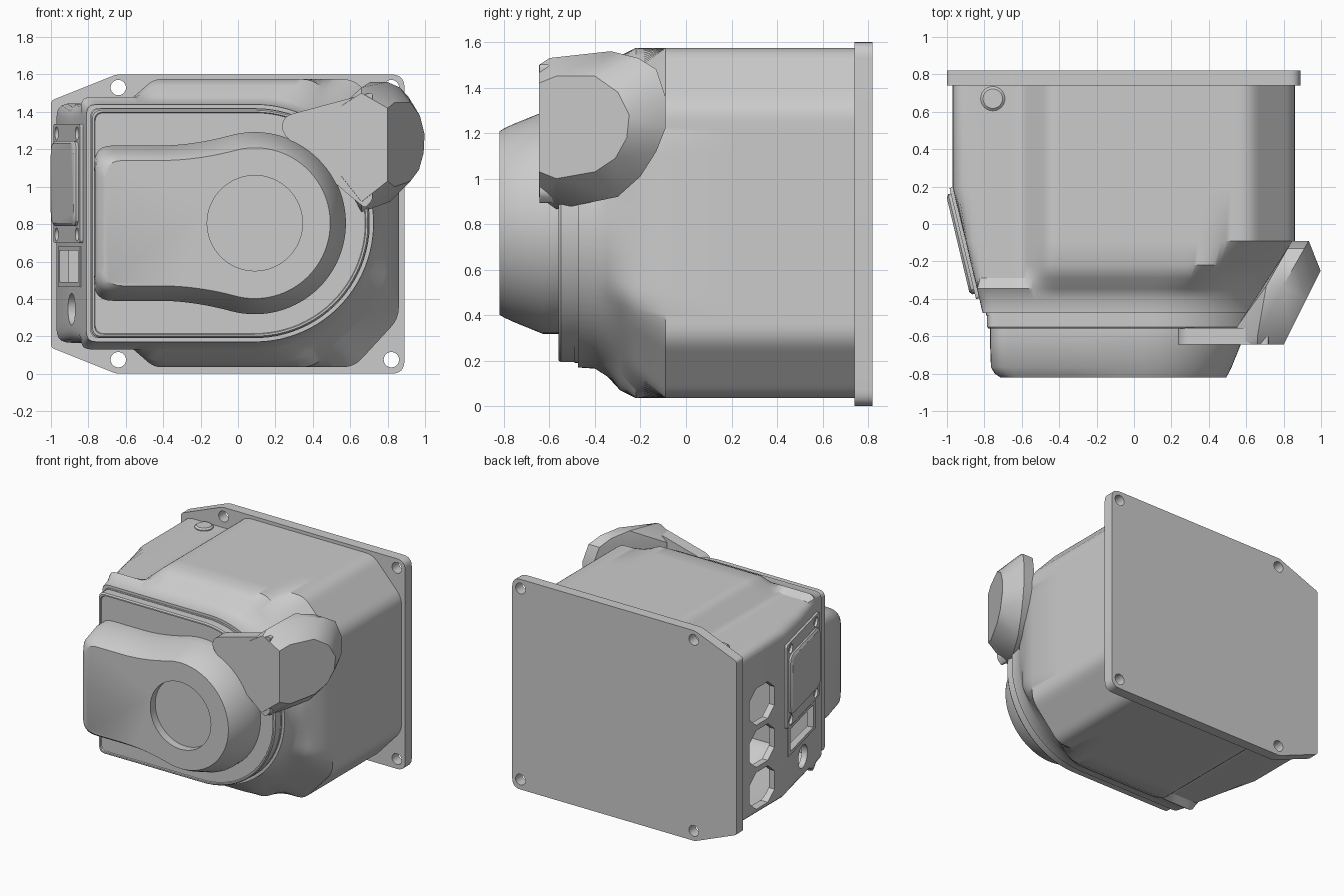
import bpy, bmesh
from math import sin, cos, pi, radians
from mathutils import Vector as V

if "Cube" in bpy.data.objects:
    bpy.data.objects.remove(bpy.data.objects["Cube"])

ZC = 0.805   # height of the housing axis
CX = 0.09    # x of the round end


# ---------- helpers ----------
def make(name, bm):
    bmesh.ops.recalc_face_normals(bm, faces=bm.faces[:])
    me = bpy.data.meshes.new(name)
    bm.to_mesh(me)
    bm.free()
    ob = bpy.data.objects.new(name, me)
    bpy.context.collection.objects.link(ob)
    return ob


def loft(name, rings):
    bm = bmesh.new()
    rows = [[bm.verts.new(p) for p in r] for r in rings]
    n = len(rows[0])
    for a, b in zip(rows, rows[1:]):
        for i in range(n):
            j = (i + 1) % n
            bm.faces.new((a[i], a[j], b[j], b[i]))
    bm.faces.new(rows[0])
    bm.faces.new(rows[-1])
    return make(name, bm)


def ring(pts, y):
    return [V((x, y, z)) for x, z in pts]


def prism(name, pts, y0, y1):
    return loft(name, [ring(pts, y0), ring(pts, y1)])


def circle(x, z, r, n=32):
    return [(x + r * cos(2 * pi * i / n), z + r * sin(2 * pi * i / n)) for i in range(n)]


def rect(x0, x1, z0, z1):
    return [(x0, z0), (x1, z0), (x1, z1), (x0, z1)]


def rounded(pts, radii, n=6):
    out = []
    for i, p in enumerate(pts):
        r = radii[i] if isinstance(radii, list) else radii
        p = V(p)
        if r == 0:
            out.append(tuple(p))
            continue
        a = p + (V(pts[i - 1]) - p).normalized() * r
        b = p + (V(pts[(i + 1) % len(pts)]) - p).normalized() * r
        for k in range(n + 1):
            t = k / n
            out.append(tuple(a * (1 - t) ** 2 + p * 2 * t * (1 - t) + b * t * t))
    return out


def boolean(ob, cutter, op='DIFFERENCE'):
    m = ob.modifiers.new('cut', 'BOOLEAN')
    m.object, m.operation, m.solver = cutter, op, 'EXACT'
    bpy.context.view_layer.objects.active = ob
    bpy.ops.object.modifier_apply(modifier=m.name)
    bpy.data.objects.remove(cutter)


# ---------- back plate with four screw holes ----------
plate = prism('back_plate', rounded([(-0.65, 0), (0.89, 0), (0.89, 1.6), (-0.65, 1.6),
                                     (-1, 1.46), (-1, 0.14)], [.02, .07, .07, .02, .02, .02]), 0.74, 0.82)
for x in (-0.64, 0.82):
    for z in (0.075, 1.53):
        boolean(plate, prism('hole', circle(x, z, 0.041), 0.7, 0.86))


# ---------- housing: octagon blending to a D shape ----------
def octagon(xl, xr, xt, top, ch):
    """xt: right end of the flat top, ch: half height of the right face."""
    half = [(xt, top), (-0.45, top), (-0.6, 0.64), (xl, 0.64)]
    up = [(xr, ch)] + half
    pts = [(x, ZC + z) for x, z in up] + [(x, ZC - z) for x, z in reversed(up)]
    return rounded(pts, [.06, .06, .04, .02, .07, .07, .02, .04, .06, .06])


def d_shape(xl, r, c=0.05):
    arc = [(CX + r * cos(radians(a)), ZC + r * sin(radians(a))) for a in range(-90, 91, 4)]
    pts = [(xl, ZC + r), (xl, ZC - r)]
    return rounded(pts + arc, [c, c] + [0] * len(arc))


def polar(pts, scale=1, n=288):
    out = []
    for k in range(n):
        d = V((cos(2 * pi * k / n), sin(2 * pi * k / n)))
        best = 0
        for i, q in enumerate(pts):
            a = V(pts[i - 1]) - V((0, ZC))
            e = V(q) - V(pts[i - 1])
            den = d.cross(e)
            if abs(den) > 1e-9:
                t, s = a.cross(e) / den, a.cross(d) / den
                if -1e-6 <= s <= 1 + 1e-6 and t > best:
                    best = t
        out.append((d.x * best * scale, ZC + d.y * best * scale))
    return out


sections = [(0.745, octagon(-0.97, .86, .62, .77, .51)), (0.2, octagon(-0.97, .86, .62, .77, .51)),
            (-0.09, octagon(-0.9, .86, .62, .77, .51)), (-0.22, octagon(-0.87, .82, .40, .77, .36)),
            (-0.29, octagon(-0.853, .785, .32, .735, .31)), (-0.345, d_shape(-0.84, .675)),
            (-0.40, d_shape(-0.827, .64)), (-0.475, d_shape(-0.81, .635))]
housing = loft('housing', [ring(polar(p), y) for y, p in sections])
inner = [(0.72, sections[0][1])] + sections[1:-1] + [(-0.43, sections[-1][1])]
boolean(housing, loft('cavity', [ring(polar(p, 0.95), y) for y, p in inner]))

# vent openings in the left wall
for z in (1.0, 0.68, 0.36):
    pts = [(.32, z - .07), (.4, z - .14), (.54, z - .14), (.62, z - .07),
           (.62, z + .07), (.54, z + .14), (.4, z + .14), (.32, z + .07)]
    boolean(housing, loft('vent', [[V((x, u, v)) for u, v in pts] for x in (-1.1, -0.8)]))

# ---------- slanted left wall: window, round port, cover ----------
O, U, W = V((-0.89, -0.135, 0)), V((0.232, -0.973, 0)), V((-0.973, -0.232, 0))


def on_wall(name, pts, w0, w1, shrink=None):
    rings = [[O + U * u + W * w + V((0, 0, v)) for u, v in pts] for w in (w0, w1)]
    if shrink:
        rings.append([O + U * u + W * (w1 + .012) + V((0, 0, v)) for u, v in shrink])
    return loft(name, rings)


boolean(housing, on_wall('window', rect(-0.25, 0.18, .49, .66), -0.15, 0.1))
boolean(housing, on_wall('port', circle(0, 0.345, 0.085), -0.15, 0.1))
rim = on_wall('window_rim', rect(-0.29, 0.22, .465, .68), -0.01, 0.006)
boolean(rim, on_wall('window', rect(-0.25, 0.18, .49, .66), -0.1, 0.1))
cover = on_wall('side_cover_frame', rounded(rect(-0.34, 0.27, .70, 1.335), .02), -0.02, 0.018)
for u in (-0.27, 0.2):
    for v in (0.745, 1.285):
        boolean(cover, on_wall('hole', circle(u, v, 0.036, 20), -0.005, 0.1))
on_wall('side_cover_pad', rounded(rect(-0.31, 0.24, .79, 1.245), .06, 3), 0.0, 0.032,
        rounded(rect(-0.295, 0.225, .805, 1.23), .06, 3))

# ---------- small round buttons above and below ----------
for name, s in (('top_button', 1), ('bottom_button', -1)):
    loft(name, [[V((x, y, ZC + s * h)) for x, y in circle(-0.755, 0.67, r)]
                for h, r in ((.6, .065), (.647, .065), (.658, .052))])

# ---------- front lid: gasket and stepped plate ----------
prism('lid_gasket', d_shape(-0.79, .615), -0.46, -0.49)
lid_rings = ((-.484, -.785, .612), (-.55, -.785, .612), (-.56, -.778, .604),
             (-.56, -.768, .594), (-.552, -.764, .59))
loft('front_lid', [ring(d_shape(xl, r), y) for y, xl, r in lid_rings])


# ---------- keyhole shaped hub with round recess ----------
def keyhole(xl, h, r):
    a0 = radians(105)
    pts = [(r * cos(a0 * k / 28) + CX, r * sin(a0 * k / 28)) for k in range(-28, 29)]
    x1, z1 = pts[-1]
    xc = x1 - (z1 - h) * 3.73
    top = []
    for k in range(1, 11):
        t = k / 10
        top.append((x1 * (1 - t) ** 2 + xc * 2 * t * (1 - t) - 0.42 * t * t,
                    z1 * (1 - t) ** 2 + h * (1 - (1 - t) ** 2)))
    bottom = [(x, -z) for x, z in reversed(top)]
    pts = [(x, ZC + z) for x, z in pts + top + [(xl, h), (xl, -h)] + bottom]
    k = 57 + 10
    return rounded(pts, [0] * k + [.1, .1] + [0] * 10)


hub = loft('front_hub', [ring(keyhole(xl, h, r), y) for y, xl, h, r in (
    (-.54, -.77, .415, .487), (-.63, -.77, .415, .487), (-.765, -.765, .372, .432),
    (-.80, -.745, .35, .415), (-.82, -.715, .335, .403))])
boolean(hub, prism('recess', circle(CX, ZC, 0.255, 64), -0.9, -0.76))

# ---------- thumb lever: flat arm and faceted paddle ----------
prism('lever_arm', rounded([(.235, 1.375), (.235, 1.29), (.55, .99), (.68, .885), (.72, .93),
                            (.72, 1.505)], [.06, .04, .1, .02, .02, .02]), -0.643, -0.555)
edge = [(-.645, 1.50), (-.6, 1.53), (-.33, 1.56), (-.21, 1.53), (-.13, 1.48), (-.09, 1.36),
        (-.09, 1.22), (-.13, 1.12), (-.2, 1.01), (-.3, .92), (-.57, .865), (-.645, .92)]
facet = [(-.645, 1.42), (-.57, 1.45), (-.4, 1.45), (-.3, 1.38), (-.25, 1.28), (-.26, 1.18),
         (-.31, 1.09), (-.4, 1.03), (-.57, 1.0), (-.645, 1.03)]
bm = bmesh.new()
for y, z in edge:
    xi = max(0.85 + (y + 0.08) * 0.57, 0.66)
    bm.verts.new((xi, y, z))
    bm.verts.new((max(xi, 0.85 + (y + 0.08) * 0.57 + 0.09), y, z))
for z in (1.43, 1.06):
    bm.verts.new((0.55, -0.55, z))
    bm.verts.new((0.55, -0.645, z))
for y, z in facet:
    bm.verts.new((0.80 + (y + 0.645) * 0.5, y, z))
hull = bmesh.ops.convex_hull(bm, input=bm.verts[:])
loose = [v for v in bm.verts if not v.link_faces]
bmesh.ops.delete(bm, geom=loose, context='VERTS')
bmesh.ops.dissolve_limit(bm, angle_limit=radians(1), verts=bm.verts[:], edges=bm.edges[:])
make('lever_paddle', bm)

# ---------- shading ----------
for ob in bpy.context.scene.objects:
    ob.select_set(True)
    bpy.context.view_layer.objects.active = ob
bpy.ops.object.shade_smooth_by_angle(angle=radians(32))
